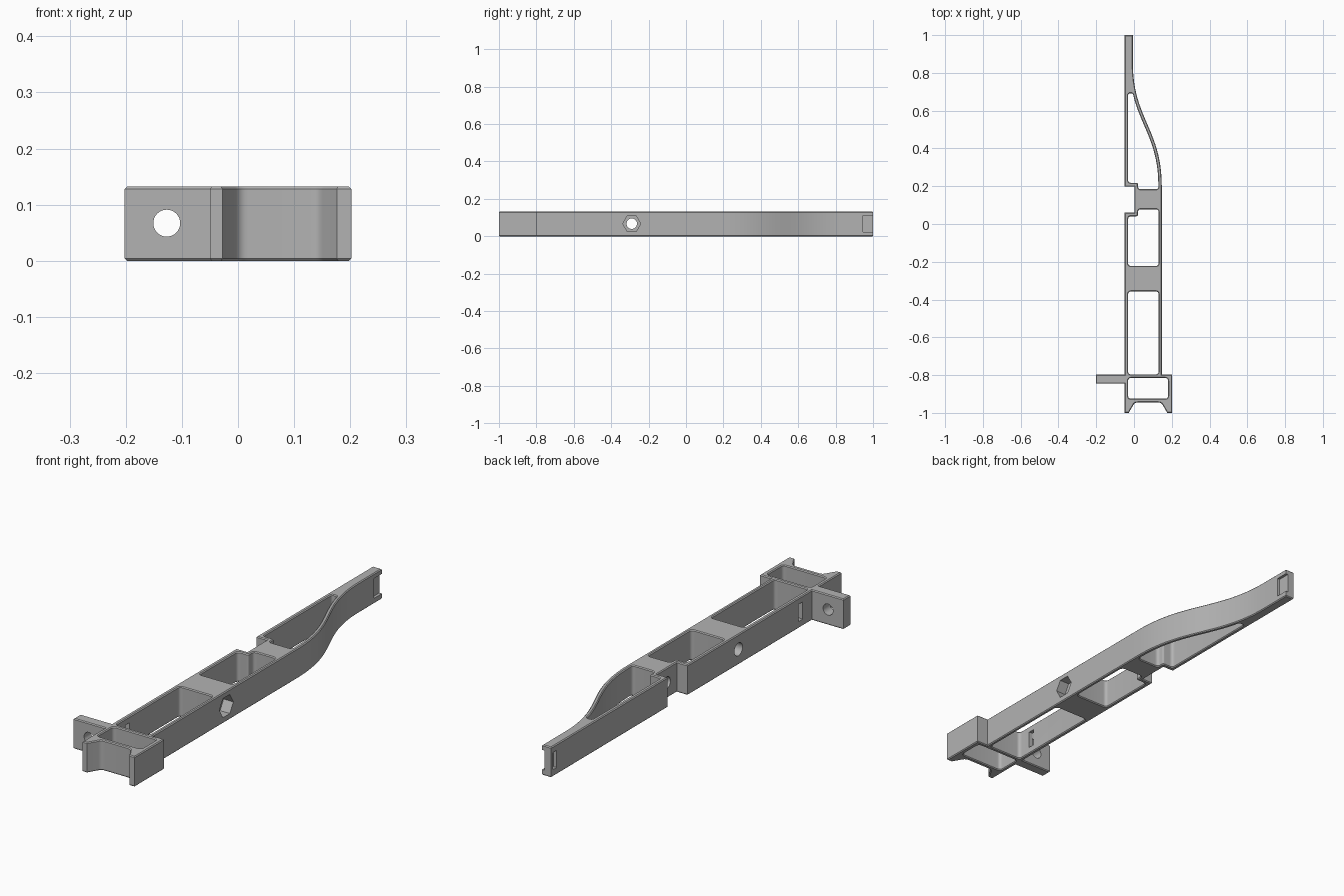
import bpy, bmesh, math
from mathutils import Vector, Matrix

if "Cube" in bpy.data.objects:
    bpy.data.objects.remove(bpy.data.objects["Cube"])

H, C = 0.132, 0.004          # plate height, edge chamfer
MID = 0.067                  # height of the cross holes

grey = bpy.data.materials.new("grey plastic")
grey.diffuse_color = (0.45, 0.45, 0.45, 1)
grey.use_nodes = True
grey.node_tree.nodes["Principled BSDF"].inputs["Base Color"].default_value = grey.diffuse_color


def rounded(points):
    """Closed outline from (x, y, corner radius); radius 0 stays sharp."""
    out, n = [], len(points)
    for i, (x, y, r) in enumerate(points):
        p = Vector((x, y))
        if r == 0:
            out.append(p)
            continue
        u = (Vector(points[i - 1][:2]) - p).normalized()
        v = (Vector(points[(i + 1) % n][:2]) - p).normalized()
        for k in range(7):
            t = k / 6
            out.append(p + u * r * (1 - t) ** 2 + v * r * t ** 2)
    return out


def s_curve(inset, steps=32):
    """Flowing right edge, moved inward by the wall thickness."""
    a, b, c, d = (Vector(q) for q in ((0.147, 0.2), (0.147, 0.5), (-0.006, 0.56), (-0.006, 0.85)))
    pts = []
    for i in range(steps + 1):
        t = i / steps
        s = 1 - t
        p = a * s**3 + b * 3 * s * s * t + c * 3 * s * t * t + d * t**3
        g = ((b - a) * s * s + (c - b) * 2 * s * t + (d - c) * t * t).normalized()
        pts.append(p + Vector((-g.y, g.x)) * inset)
    return pts


# Outer outline, counter-clockwise from the front left foot
right_edge = [(p.x, p.y, 0) for p in s_curve(0)]
outline = rounded([
    (-0.05, -1, 0), (-0.028, -1, 0), (0.004, -0.945, 0.014), (0.144, -0.945, 0.014),
    (0.176, -1, 0), (0.202, -1, 0), (0.202, -0.797, 0), (0.147, -0.797, 0)]
    + right_edge + [
    (-0.006, 1, 0), (-0.05, 1, 0), (-0.05, 0.198, 0), (0.002, 0.198, 0),
    (0.002, 0.06, 0), (-0.05, 0.06, 0), (-0.05, -0.797, 0), (-0.202, -0.797, 0),
    (-0.202, -0.845, 0), (-0.05, -0.845, 0)])

# Lightening pockets
R, L, W = 0.016, -0.031, 0.13
inner = [(p.x, p.y, 0) for p in s_curve(0.018) if 0.24 < p.y < 0.665]
pockets = [
    rounded([(L, -0.925, R), (0.18, -0.925, R), (0.18, -0.815, R), (L, -0.815, R)]),
    rounded([(L, -0.796, R), (W, -0.796, R), (W, -0.357, R), (L, -0.357, R)]),
    rounded([(L, -0.222, R), (W, -0.222, R), (W, 0.078, R), (0.021, 0.078, R),
             (0.021, 0.041, 0.008), (L, 0.041, R)]),
    rounded([(0.021, 0.184, R), (W, 0.184, R)] + inner
            + [(-0.006, 0.692, 0.012), (L, 0.692, 0.012), (L, 0.218, R), (0.021, 0.218, 0.008)]),
]

# Chamfered body from filled 2D curves
curve = bpy.data.curves.new("body_profile", 'CURVE')
curve.dimensions, curve.fill_mode = '2D', 'BOTH'
curve.extrude, curve.bevel_depth = H / 2 - C, C
curve.bevel_resolution, curve.offset = 0, -C
for pts in [outline] + pockets:
    sp = curve.splines.new('POLY')
    sp.points.add(len(pts) - 1)
    for q, p in zip(sp.points, pts):
        q.co = (p.x, p.y, 0, 1)
    sp.use_cyclic_u = True
profile = bpy.data.objects.new("body_profile", curve)
bpy.context.collection.objects.link(profile)
bpy.context.view_layer.update()
mesh = bpy.data.meshes.new_from_object(profile.evaluated_get(bpy.context.evaluated_depsgraph_get()))
bpy.data.objects.remove(profile)
bm = bmesh.new()
bm.from_mesh(mesh)
bmesh.ops.remove_doubles(bm, verts=bm.verts, dist=1e-5)
bmesh.ops.recalc_face_normals(bm, faces=bm.faces)
bmesh.ops.translate(bm, verts=bm.verts, vec=(0, 0, H / 2))
bm.to_mesh(mesh)
bm.free()
body = bpy.data.objects.new("bracket_arm", mesh)
bpy.context.collection.objects.link(body)
mesh.materials.clear()
mesh.materials.append(grey)


def cut(name, build):
    """Subtract a hidden helper solid from the body."""
    b = bmesh.new()
    build(b)
    m = bpy.data.meshes.new(name)
    b.to_mesh(m)
    b.free()
    m.materials.append(grey)
    o = bpy.data.objects.new(name, m)
    bpy.context.collection.objects.link(o)
    o.hide_render = True
    o.hide_set(True)
    mod = body.modifiers.new(name, 'BOOLEAN')
    mod.operation, mod.solver, mod.object = 'DIFFERENCE', 'EXACT', o


def drill(name, centre, radius, length, axis, sides=32):
    rot = Matrix.Rotation(math.pi / 2, 4, 'Y' if axis == 'x' else 'X')
    cut(name, lambda b: bmesh.ops.create_cone(
        b, cap_ends=True, segments=sides, radius1=radius, radius2=radius, depth=length,
        matrix=Matrix.Translation(centre) @ rot))


def slot(name, lo, hi):
    lo, hi = Vector(lo), Vector(hi)
    cut(name, lambda b: bmesh.ops.create_cube(
        b, size=1, matrix=Matrix.Translation((lo + hi) / 2) @ Matrix.Diagonal((*(hi - lo), 1))))


# Cross holes: bolt with hexagonal nut seat, side tab hole, notch hole
drill("bolt_hole", (0.05, -0.29, MID), 0.028, 0.4, 'x')
drill("nut_seat", (0.15, -0.29, MID), 0.048, 0.1, 'x', 6)
drill("tab_hole", (-0.127, -0.82, MID), 0.024, 0.2, 'y')
drill("notch_hole", (0.03, 0.13, MID), 0.026, 0.12, 'x')

# Strap slots on the left wall and a recess wrapping the rear tip
slot("front_slot", (-0.1, -0.732, 0.03), (-0.02, -0.704, 0.105))
slot("rear_slot", (-0.1, 0.962, 0.03), (-0.034, 0.988, 0.105))
slot("tip_recess", (-0.018, 0.945, 0.024), (0.05, 1.05, 0.11))

bpy.context.view_layer.objects.active = body
body.select_set(True)
for mod in list(body.modifiers):
    bpy.ops.object.modifier_apply(modifier=mod.name)
bpy.ops.object.shade_smooth_by_angle(angle=math.radians(30))
